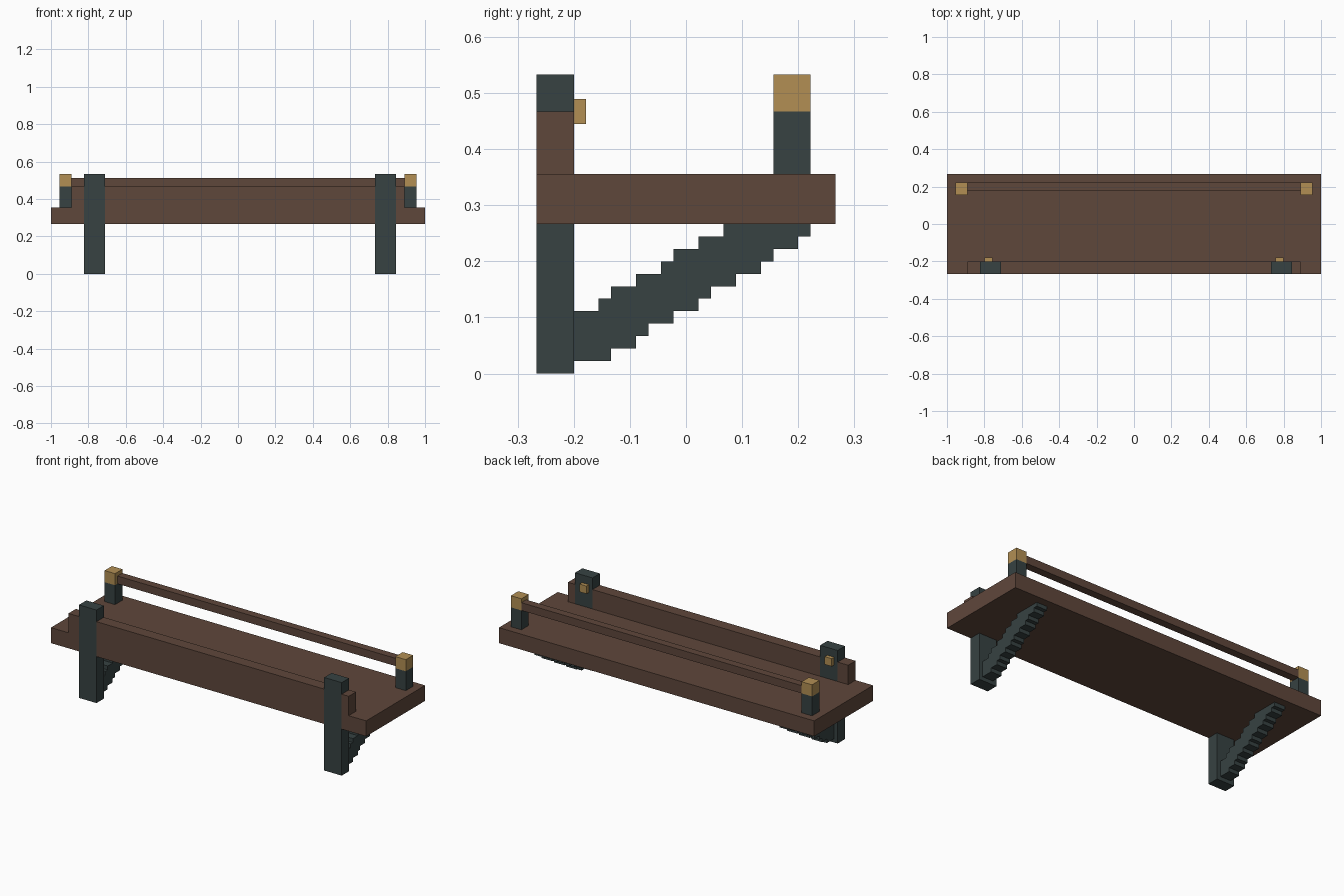
import bpy, bmesh
from mathutils import Vector

if "Cube" in bpy.data.objects:
    bpy.data.objects.remove(bpy.data.objects["Cube"])

U = 2 / 90  # one grid unit; all sizes below are in these units


def srgb(r, g, b):
    f = lambda c: c / 12.92 if c <= 0.04045 else ((c + 0.055) / 1.055) ** 2.4
    return (f(r / 255), f(g / 255), f(b / 255), 1)


def material(name, rgb):
    m = bpy.data.materials.new(name)
    m.diffuse_color = srgb(*rgb)
    m.use_nodes = True
    m.node_tree.nodes["Principled BSDF"].inputs["Base Color"].default_value = m.diffuse_color
    return m


BROWN = material("brown wood", (95, 71, 59))
DARK = material("dark slate", (55, 66, 66))
GOLD = material("gold brass", (178, 143, 84))


def prism(name, points, offset, mat):
    """Extrude a flat polygon (3D points) along offset."""
    bm = bmesh.new()
    face = bm.faces.new([bm.verts.new(Vector(p) * U) for p in points])
    ext = bmesh.ops.extrude_face_region(bm, geom=[face], use_keep_orig=True)
    verts = [g for g in ext["geom"] if isinstance(g, bmesh.types.BMVert)]
    bmesh.ops.translate(bm, verts=verts, vec=Vector(offset) * U)
    bmesh.ops.recalc_face_normals(bm, faces=bm.faces)
    me = bpy.data.meshes.new(name)
    bm.to_mesh(me)
    bm.free()
    me.materials.append(mat)
    ob = bpy.data.objects.new(name, me)
    bpy.context.collection.objects.link(ob)
    return ob


def box(name, x, y, z, mat):
    pts = [(x[0], y[0], z[0]), (x[1], y[0], z[0]), (x[1], y[1], z[0]), (x[0], y[1], z[0])]
    return prism(name, pts, (0, 0, z[1] - z[0]), mat)


POSTS = {"left": -37, "right": 33}  # left edge of each five-unit-wide leg post

# shelf deck, notched around the leg posts
outline = [(-45, -12)]
for x in POSTS.values():
    outline += [(x, -12), (x, -9), (x + 5, -9), (x + 5, -12)]
outline += [(45, -12), (45, 12), (-45, 12)]
prism("deck", [(x, y, 12) for x, y in outline], (0, 0, 4), BROWN)

# front board, in sections between the posts
for i, span in enumerate([(-40, -37), (-32, 33), (38, 40)]):
    box(f"front_board_{i + 1}", span, (-12, -9), (16, 21), BROWN)

# stepped brace profile: start and end of each one-unit row, from z = 1 up
starts = [-9, -9, -9, -9, -7, -6, -4, -2, -1, 1, 3]
ends = [-6, -4, -3, -1, 1, 2, 4, 6, 7, 9, 10]
lower = [(y, r + 1 + k) for r, y in enumerate(ends) for k in (0, 1)]
upper = [(y, r + 1 + k) for r, y in enumerate(starts) for k in (0, 1)]
upper = [p for p in upper if p[0] > -9]
profile = [(-9, 1)] + lower + upper[::-1] + [(-9, 5)]

for side, x in POSTS.items():
    # leg post, brace under the deck, and brass peg
    box(f"{side}_leg_post", (x, x + 5), (-12, -9), (0, 24), DARK)
    prism(f"{side}_brace", [(x + 1, y, z) for y, z in profile], (3, 0, 0), DARK)
    box(f"{side}_peg", (x + 1, x + 3), (-9, -8), (20, 22), GOLD)

# back rail and its brass-capped posts
for side, x in (("left", -43), ("right", 40)):
    box(f"{side}_rail_post", (x, x + 3), (7, 10), (16, 21), DARK)
    box(f"{side}_rail_cap", (x, x + 3), (7, 10), (21, 24), GOLD)
box("back_rail", (-40, 40), (8, 10), (21, 23), BROWN)
